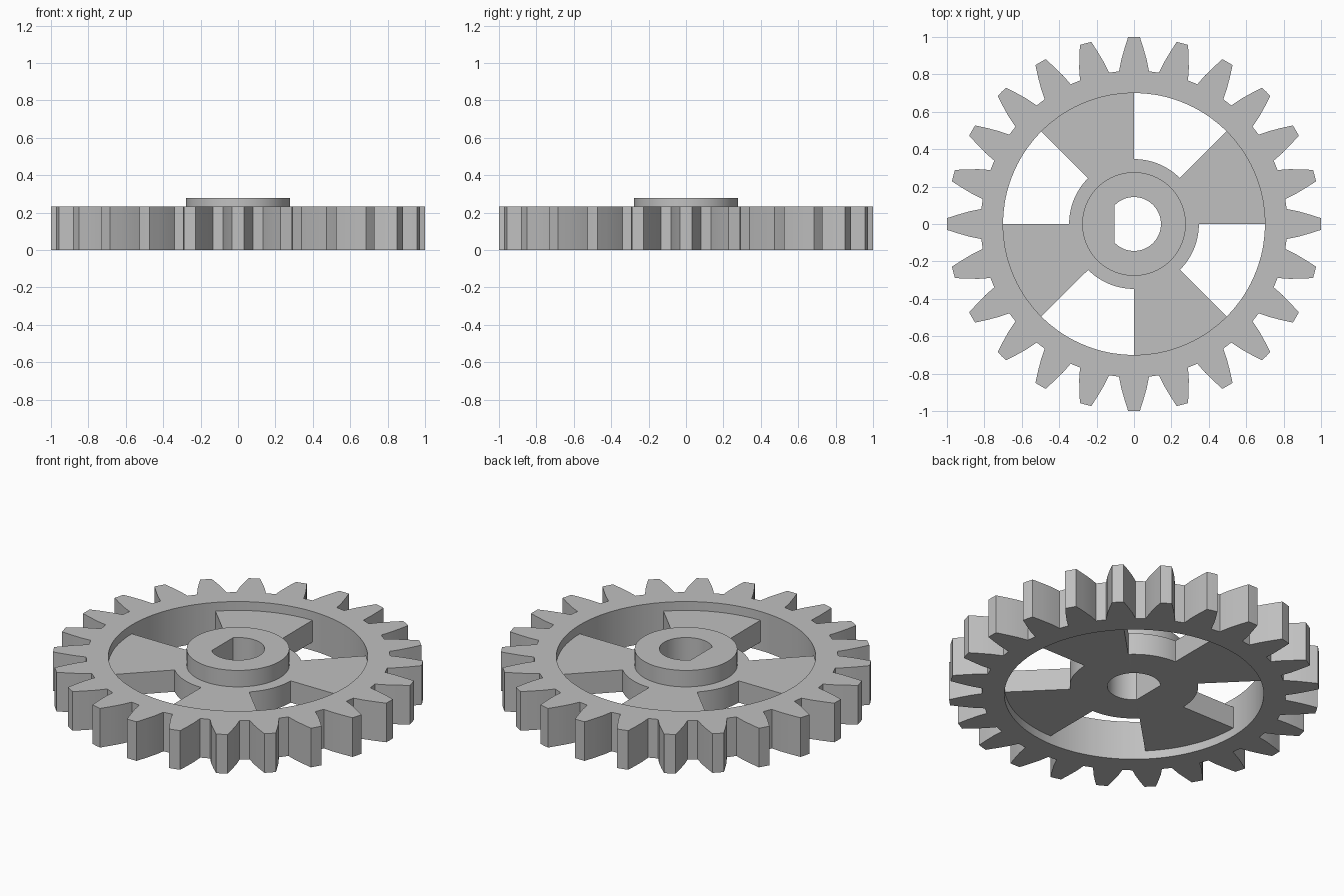
import bpy
import bmesh
from math import radians, degrees, cos, acos, sin

if "Cube" in bpy.data.objects:
    bpy.data.objects.remove(bpy.data.objects["Cube"])

TEETH = 24
RIM_HEIGHT, WEB_BOTTOM, WEB_TOP, BOSS_TOP = 0.233, 0.05, 0.18, 0.278
RIM_INNER, HUB_RADIUS, BOSS_RADIUS = 0.7, 0.347, 0.277
BORE_RADIUS, BORE_FLAT = 0.144, 0.103

grey = bpy.data.materials.new("plain grey")
grey.use_nodes = True
colour = (0.53, 0.53, 0.53, 1)
grey.diffuse_color = colour
grey.node_tree.nodes["Principled BSDF"].inputs["Base Color"].default_value = colour


def polar_ring(name, outline, inner, z0, z1):
    """Solid ring from (angle, radius) outline points to the inner radius function."""
    bm = bmesh.new()
    rows = []
    for angle, outer in outline:
        a = radians(angle)
        rows.append([bm.verts.new((r * cos(a), r * sin(a), z))
                     for r, z in ((outer, z0), (outer, z1),
                                  (inner(angle), z1), (inner(angle), z0))])
    for i, row in enumerate(rows):
        after = rows[(i + 1) % len(rows)]
        for k in range(4):
            j = (k + 1) % 4
            bm.faces.new((row[k], after[k], after[j], row[j]))
    bmesh.ops.remove_doubles(bm, verts=bm.verts, dist=0.0001)
    bmesh.ops.recalc_face_normals(bm, faces=bm.faces)
    mesh = bpy.data.meshes.new(name)
    bm.to_mesh(mesh)
    bm.free()
    mesh.materials.append(grey)
    obj = bpy.data.objects.new(name, mesh)
    bpy.context.collection.objects.link(obj)
    bpy.ops.object.select_all(action='DESELECT')
    obj.select_set(True)
    bpy.context.view_layer.objects.active = obj
    bpy.ops.object.shade_smooth_by_angle(angle=radians(20))
    return obj


def bore(angle):
    """Round shaft hole with one flat on the -x side."""
    c = cos(radians(angle))
    return min(BORE_RADIUS, BORE_FLAT / -c) if c < 0 else BORE_RADIUS


# Toothed rim: each tooth has curved flanks given as half angle and radius
flank = [(5.6, 0.82), (4.45, 0.88), (3.1, 0.94), (1.8, 1.0)]
tooth = [(-a, r) for a, r in flank] + [(0, 1.0)] + flank[::-1]
rim = [(i * 360 / TEETH + a, r) for i in range(TEETH) for a, r in tooth]
polar_ring("toothed_rim", rim, lambda a: RIM_INNER, 0, RIM_HEIGHT)

# Angles shared by the hub parts, including the corners of the bore flat
corner = degrees(acos(-BORE_FLAT / BORE_RADIUS))
angles = sorted(list(range(0, 360, 3)) + [corner, 360 - corner])

# Recessed web: four wedge spokes around the hub, let slightly into the rim
web = []
for a in angles:
    if a % 45 == 0:
        into_spoke = a % 90 == 0
        steps = (HUB_RADIUS, RIM_INNER + 0.006)
        web += [(a, r) for r in (steps if into_spoke else steps[::-1])]
    else:
        web.append((a, RIM_INNER + 0.006 if a % 90 < 45 else HUB_RADIUS))
polar_ring("spoked_web", web, bore, WEB_BOTTOM, WEB_TOP)

# Raised boss around the shaft hole
polar_ring("hub_boss", [(a, BOSS_RADIUS) for a in angles], bore, WEB_TOP, BOSS_TOP)
